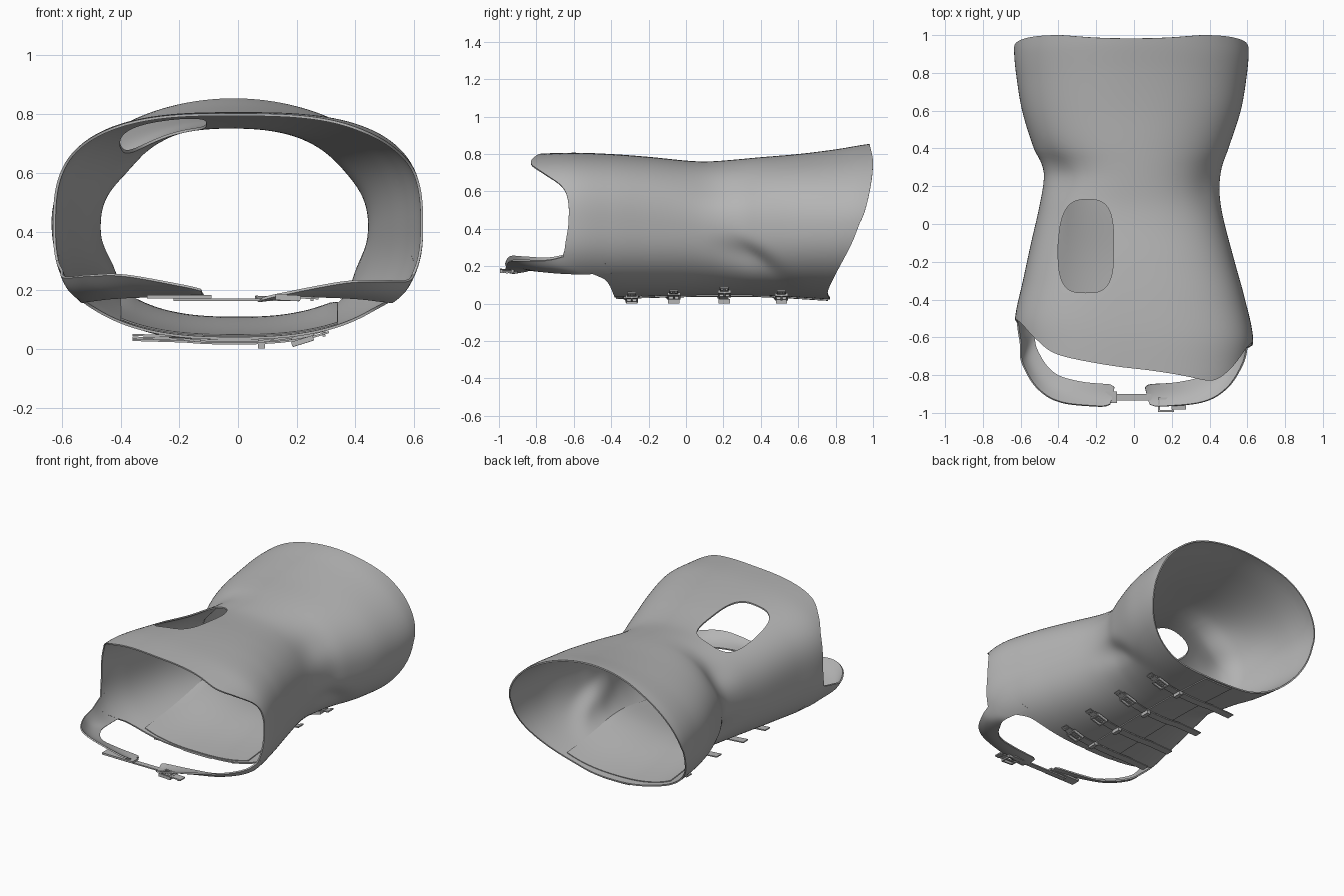
import bpy, bmesh, math
from mathutils import Matrix, Vector

if "Cube" in bpy.data.objects:
    bpy.data.objects.remove(bpy.data.objects["Cube"])

grey = bpy.data.materials.new("grey plastic")
grey.diffuse_color = (0.46, 0.46, 0.46, 1)
grey.use_nodes = True
grey.node_tree.nodes["Principled BSDF"].inputs["Base Color"].default_value = grey.diffuse_color

# ---------- helpers ----------
def interp(tab, t):
    """Smooth interpolation through (position, value) pairs."""
    if t <= tab[0][0]: return tab[0][1]
    if t >= tab[-1][0]: return tab[-1][1]
    i = next(k for k in range(len(tab) - 1) if t <= tab[k + 1][0])
    def slope(k):
        a, b = tab[max(k - 1, 0)], tab[min(k + 1, len(tab) - 1)]
        return (b[1] - a[1]) / (b[0] - a[0])
    (p, v), (q, w) = tab[i], tab[i + 1]
    h = q - p
    u = (t - p) / h
    return ((2*u**3 - 3*u*u + 1) * v + (u**3 - 2*u*u + u) * h * slope(i)
            + (3*u*u - 2*u**3) * w + (u**3 - u*u) * h * slope(i + 1))

def finish(name, bm, thick=0, offset=0):
    bmesh.ops.recalc_face_normals(bm, faces=bm.faces)
    me = bpy.data.meshes.new(name)
    bm.to_mesh(me)
    bm.free()
    me.materials.append(grey)
    ob = bpy.data.objects.new(name, me)
    bpy.context.collection.objects.link(ob)
    bpy.context.view_layer.objects.active = ob
    bpy.ops.object.select_all(action='DESELECT')
    ob.select_set(True)
    if thick:
        m = ob.modifiers.new("thickness", 'SOLIDIFY')
        m.thickness, m.offset = thick, offset
        bpy.ops.object.modifier_apply(modifier=m.name)
    return ob

def smooth(ob):
    bpy.ops.object.select_all(action='DESELECT')
    ob.select_set(True)
    bpy.context.view_layer.objects.active = ob
    bpy.ops.object.shade_smooth_by_angle(angle=math.radians(40))

def sheet(name, func, nu, nv, thick, closed=False, offset=0):
    """Grid surface from func(u, v), with u and v in 0..1."""
    bm = bmesh.new()
    cols = nu if closed else nu + 1
    vs = [[bm.verts.new(func(i / nu, j / nv)) for j in range(nv + 1)] for i in range(cols)]
    for i in range(nu):
        a, b = vs[i], vs[(i + 1) % cols]
        for j in range(nv):
            bm.faces.new((a[j], b[j], b[j + 1], a[j + 1]))
    return finish(name, bm, thick, offset)

def boxes(name, parts, matrix):
    bm = bmesh.new()
    for c, s in parts:
        bmesh.ops.create_cube(bm, size=1, matrix=matrix @ Matrix.Translation(c) @ Matrix.Diagonal((*s, 1)))
    return finish(name, bm)

# ---------- body section along y ----------
LEFT = [(-.9, -.60), (-.65, -.625), (-.5, -.63), (-.3, -.588), (-.1, -.545), (.1, -.50), (.25, -.477),
        (.32, -.49), (.4, -.53), (.6, -.592), (.8, -.625), (.92, -.635), (1, -.63)]
RIGHT = [(-.9, .59), (-.75, .615), (-.6, .63), (-.4, .588), (-.2, .533), (0, .48), (.1, .46), (.2, .453),
         (.3, .465), (.4, .50), (.6, .565), (.75, .592), (.9, .607), (1, .60)]
TOP = [(-.85, .80), (-.6, .807), (-.4, .80), (-.2, .785), (0, .765), (.1, .76), (.2, .765), (.4, .783),
       (.6, .80), (.8, .825), (.95, .85), (1, .856)]
BOTTOM = [(-.4, .032), (0, .042), (.4, .042), (.77, .022)]
LOW_POWER = [(-.6, 2.6), (-.2, 2.5), (.2, 2.3), (.6, 2.3), (1, 2.3)]
HIGH_POWER = [(-.8, 2.95), (-.4, 2.8), (.15, 2.3), (.6, 2.2), (1, 1.95)]
BACK_END = [(-1, .77), (-.93, .757), (-.8, .775), (-.3, .885), (0, .93), (.4, .975), (.8, 1.0), (1, .982)]
FRONT_END = [(-1, -.38), (-.75, -.43), (-.62, -.52), (-.5, -.60), (-.3, -.585), (0, -.565), (.3, -.57),
             (.5, -.60), (.7, -.685), (.85, -.755), (1, -.765)]
FRONT_SKEW = [(-.75, 0), (-.4, .1), (.4, .11), (.85, .19), (1, .17)]

def section(y, high=False):
    l, r, t, b = (interp(k, y) for k in (LEFT, RIGHT, TOP, BOTTOM))
    return (l + r) / 2, (r - l) / 2, (t + b) / 2, (t - b) / 2, interp(HIGH_POWER if high else LOW_POWER, y)

def signed_pow(c, e):
    return math.copysign(abs(c) ** e, c)

def shell_point(u, v):
    th = 2 * math.pi * u
    c, d = math.cos(th), math.sin(th)
    s = signed_pow(d, .8)
    y0 = interp(FRONT_END, s) - interp(FRONT_SKEW, s) * .6 * signed_pow(c, .8)
    y = y0 + (interp(BACK_END, s) - y0) * v
    xc, a, zc, b, n = section(y, d > 0)
    # slanting crease above each hip, soft in front and steep behind
    e = y - (.25 - .38 * (s + .2))
    k = .065 * math.exp(-(e / (.15 if e < 0 else .08)) ** 2 - ((s + .48) / .26) ** 2)
    # hollows under the ribs
    yc, w, depth = (.27, .12, .06) if c < 0 else (.2, .15, .035)
    k += depth * math.exp(-((y - yc) / w) ** 2 - ((s - .65) / .25) ** 2) * min(1, abs(c) * 2)
    return (xc + (1 - k) * a * signed_pow(c, 2 / n), y, zc + (1 - k) * b * signed_pow(d, 2 / n))

def floor_z(x, y):
    xc, a, zc, b, n = section(y)
    return zc - b * max(0, 1 - abs((x - xc) / a) ** n) ** (1 / n)

def side_x(side, y, z):
    xc, a, zc, b, n = section(y)
    return xc + side * a * max(0, 1 - abs((z - zc) / b) ** n) ** (1 / n)

# ---------- shell with window ----------
shell = sheet("body_shell", shell_point, 192, 72, .009, closed=True, offset=-1)

bm = bmesh.new()
ring = []
for i in range(72):
    t = 2 * math.pi * i / 72
    px, py = signed_pow(math.cos(t), .62), signed_pow(math.sin(t), .62)
    x = -.255 + .147 * px + (.02 * max(0, py) if px < 0 else 0)
    ring.append(bm.verts.new((x, -.117 + .247 * py, .5)))
face = bm.faces.new(ring)
ext = bmesh.ops.extrude_face_region(bm, geom=[face])
bmesh.ops.translate(bm, vec=(0, 0, .6), verts=[e for e in ext['geom'] if isinstance(e, bmesh.types.BMVert)])
cutter = finish("window_cutter", bm)
cutter.hide_render = True
bpy.context.view_layer.objects.active = shell
cut = shell.modifiers.new("window", 'BOOLEAN')
cut.operation, cut.object, cut.solver = 'DIFFERENCE', cutter, 'EXACT'
bpy.ops.object.modifier_apply(modifier=cut.name)
bpy.data.objects.remove(cutter)
smooth(shell)

# ---------- inner tongue and outer overlap flap ----------
def tongue(u, v):
    x, y = -.40 + .74 * u, -.38 + 1.11 * v
    return (x, y, floor_z(x, y) + .014 + .05 * math.exp(-((y - .2) / .3) ** 2) * math.sin(math.pi * u) ** .5)
smooth(sheet("inner_tongue", tongue, 30, 40, .005))

def flap(u, v):
    x, y = -.13 + .2 * u, -.375 + 1.135 * v
    return (x, y, floor_z(x, y) - .004)
smooth(sheet("overlap_flap", flap, 10, 30, .007))

# ---------- front arms, flowing out of the shell sides ----------
FRONT_EDGE = [(-.625, -.47, .32), (-.62, -.62, .27), (-.59, -.74, .245), (-.51, -.87, .25),
              (-.38, -.945, .25), (-.13, -.97, .205)]
INNER_EDGE = [(-.51, -.40, .165), (-.53, -.55, .16), (-.505, -.68, .165), (-.42, -.79, .175),
              (-.28, -.835, .18), (-.10, -.85, .175)]

def along(pts, t):
    return Vector([interp([(i, p[k]) for i, p in enumerate(pts)], t * (len(pts) - 1)) for k in range(3)])

def arm(side):
    def f(u, v):
        tip = max(0, (u - .95) / .05)               # rounded tip
        w = .5 + (v - .5) * (1 - .25 * tip ** 3)
        p = along(FRONT_EDGE, u).lerp(along(INNER_EDGE, u), w)
        out = math.sin(math.pi * v) * .018          # bowed outwards and down
        p += Vector((-out * (1 - u), -out * .3, -out * .6))
        if side > 0:
            p.z -= .03 * u * (1 - v)
            p.x = -p.x - .04 * max(0, 1 + p.x / .63) - .012
        hug = min(1, max(0, (.42 - u) / .24))       # follow the shell near the root
        hug = hug * hug * (3 - 2 * hug)
        p.x += hug * (side_x(side, p.y, p.z) - side * .005 - p.x)
        return p
    return f
for name, side in (("left_arm", -1), ("right_arm", 1)):
    smooth(sheet(name, arm(side), 60, 12, .009))

# ---------- strap joining the arms ----------
boxes("front_strap", [((-.02, -.917, .168), (.40, .034, .008)), ((-.2, -.917, .178), (.22, .06, .012))], Matrix())

def buckle(name, x, y, z, tilt, size=1):
    """Frame of four bars, a hinge plate, a prong and two rivets."""
    parts = [((0, s * .03, 0), (.075, .009, .018)) for s in (-1, 1)]
    parts += [((s * .034, 0, 0), (.009, .069, .016)) for s in (-1, 1)]
    parts += [((.06, 0, .003), (.07, .045, .007)), ((0, 0, -.006), (.07, .01, .007))]
    parts += [((.075, s * .012, -.003), (.01, .01, .008)) for s in (-1, 1)]
    boxes(name, parts, Matrix.Translation((x, y, z)) @ Matrix.Rotation(tilt, 4, 'Y') @ Matrix.Scale(size, 4))
buckle("front_buckle", .17, -.957, .175, .05, 1.1)

# ---------- four rear straps with buckles ----------
for i, y0 in enumerate((-.29, -.065, .205, .51)):
    def strap(u, v, y0=y0):
        x = .27 - .63 * u
        y = y0 - .03 * u * u + (v - .5) * .05
        z = floor_z(x, y0) - .016
        if x < -.18:                                # loose tail
            z = floor_z(-.18, y0) - .016 + (-.18 - x) * .03
        return (x, y, z)
    smooth(sheet(f"rear_strap_{i + 1}", strap, 24, 2, .007))
    buckle(f"rear_buckle_{i + 1}", .22, y0, floor_z(.22, y0) - .024, -.3)
    # keeper loop further along the strap
    boxes(f"strap_keeper_{i + 1}", [((.08, y0, .013), (.025, .06, .022))], Matrix())
